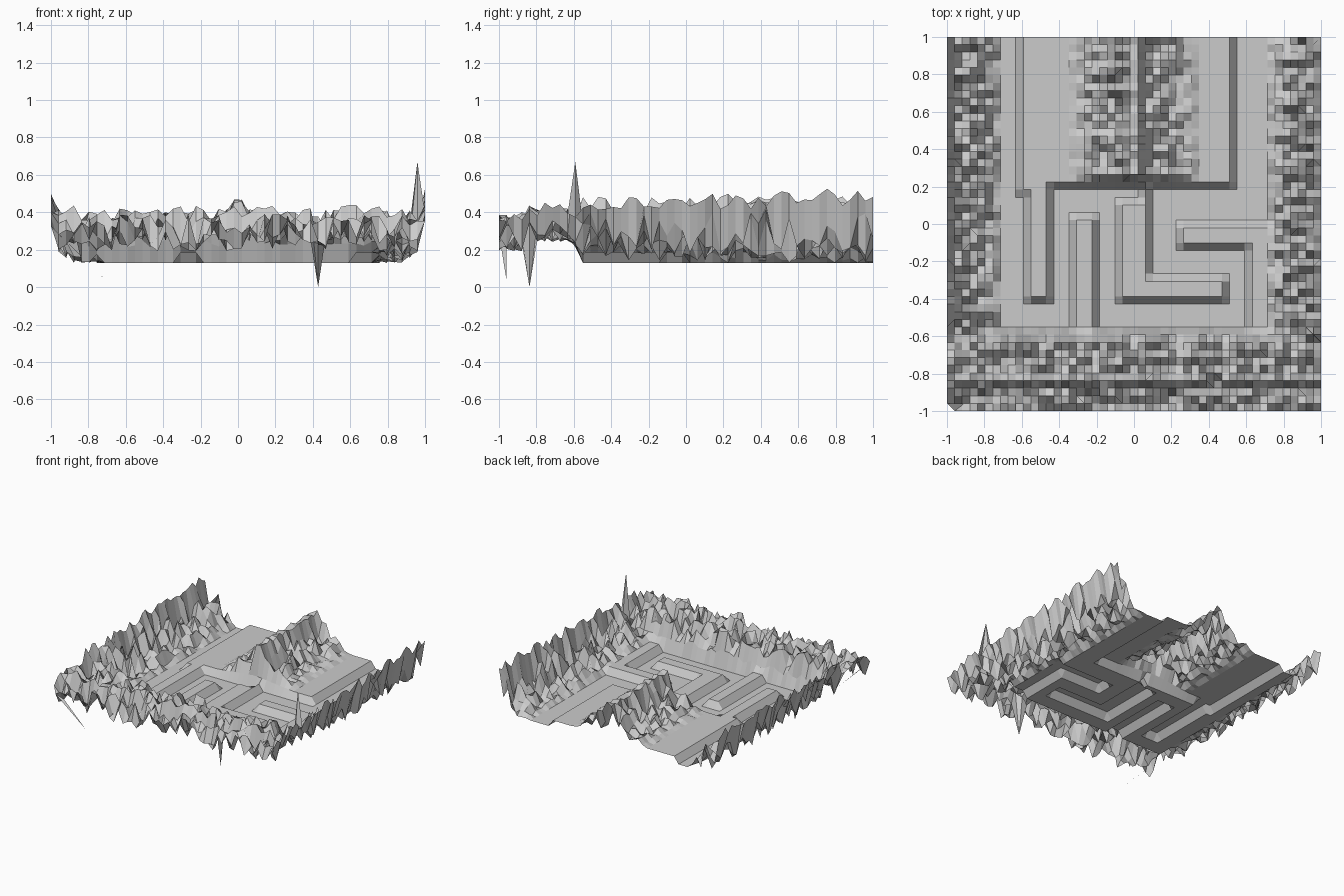
import bpy, bmesh, random

if "Cube" in bpy.data.objects:
    bpy.data.objects.remove(bpy.data.objects["Cube"])

random.seed(11)
N = 50                      # vertices per side
H = 1 / 49                  # half a cell; vertices sit on odd multiples of H
FLOOR, STEP = 0.13, 0.055   # path level and plateau rise

# raised plateaus beside the path: xmin, xmax, ymin, ymax in half cells
PLATEAUS = [
    (-29, 25, 11, 49), (-29, -23, 9, 11), (-27, -23, -19, 9),   # back field, left tongue
    (-15, -11, -27, 1),                                         # front tongue
    (-3, 3, -19, 5), (-3, 23, -19, -15), (3, 3, 5, 11),         # middle hook
    (13, 49, -5, -1), (31, 49, -27, -1),                        # right hook
]


def ground(i, j):
    """Path or plateau level"""
    for x0, x1, y0, y1 in PLATEAUS:
        if x0 <= i <= x1 and y0 <= j <= y1:
            return FLOOR + STEP
    return FLOOR


def rough(amount):
    return random.uniform(-amount, amount)


def height(i, j):
    z = ground(i, max(j, -27))
    a = abs(i)
    # rocky side walls with a tall outer rim
    if a == 49:
        side = 0.45 + rough(0.05) + (0.03 if j > 20 else 0)
    elif a > 35:
        t = (a - 35) / 12
        side = max(FLOOR, z + (0.30 - z) * t + rough(0.12) * min(1, t * 1.6))
    else:
        side = z
    # rocky bank across the front, with a crest and a lower outer shelf
    if j <= -29:
        if j == -29:
            bank = 0.24 + rough(0.03)
        elif j == -41:
            bank = 0.39 + rough(0.05)
        elif j < -41:
            bank = 0.29 + rough(0.10)
        else:
            bank = 0.33 + rough(0.09)
        return (side + bank) / 2 if a == 49 else bank
    # central ridge on the back field
    if j >= 11 and a <= 15:
        if a == 1 and j > 11:
            return 0.45 + rough(0.02)
        t = (17 - a) / 14
        if j == 11:
            return z + 0.03 * t
        return max(FLOOR + 0.02, z + 0.13 * t + rough(0.10) * t)
    return side


# terrain grid
bm = bmesh.new()
odd = [2 * k - (N - 1) for k in range(N)]
grid = {(i, j): bm.verts.new((i * H, j * H, height(i, j))) for j in odd for i in odd}
for j in odd[:-1]:
    for i in odd[:-1]:
        bm.faces.new([grid[i, j], grid[i + 2, j], grid[i + 2, j + 2], grid[i, j + 2]])

# stray spikes
grid[47, -29].co.z = 0.67
grid[21, -41].co.z = 0.0
grid[-49, -49].co = (-0.71, -0.96, 0.04)
grid[49, -49].co.z = 0.36

mesh = bpy.data.meshes.new("rocky_terrain")
bm.to_mesh(mesh)
bm.free()
terrain = bpy.data.objects.new("rocky_terrain", mesh)
bpy.context.collection.objects.link(terrain)
